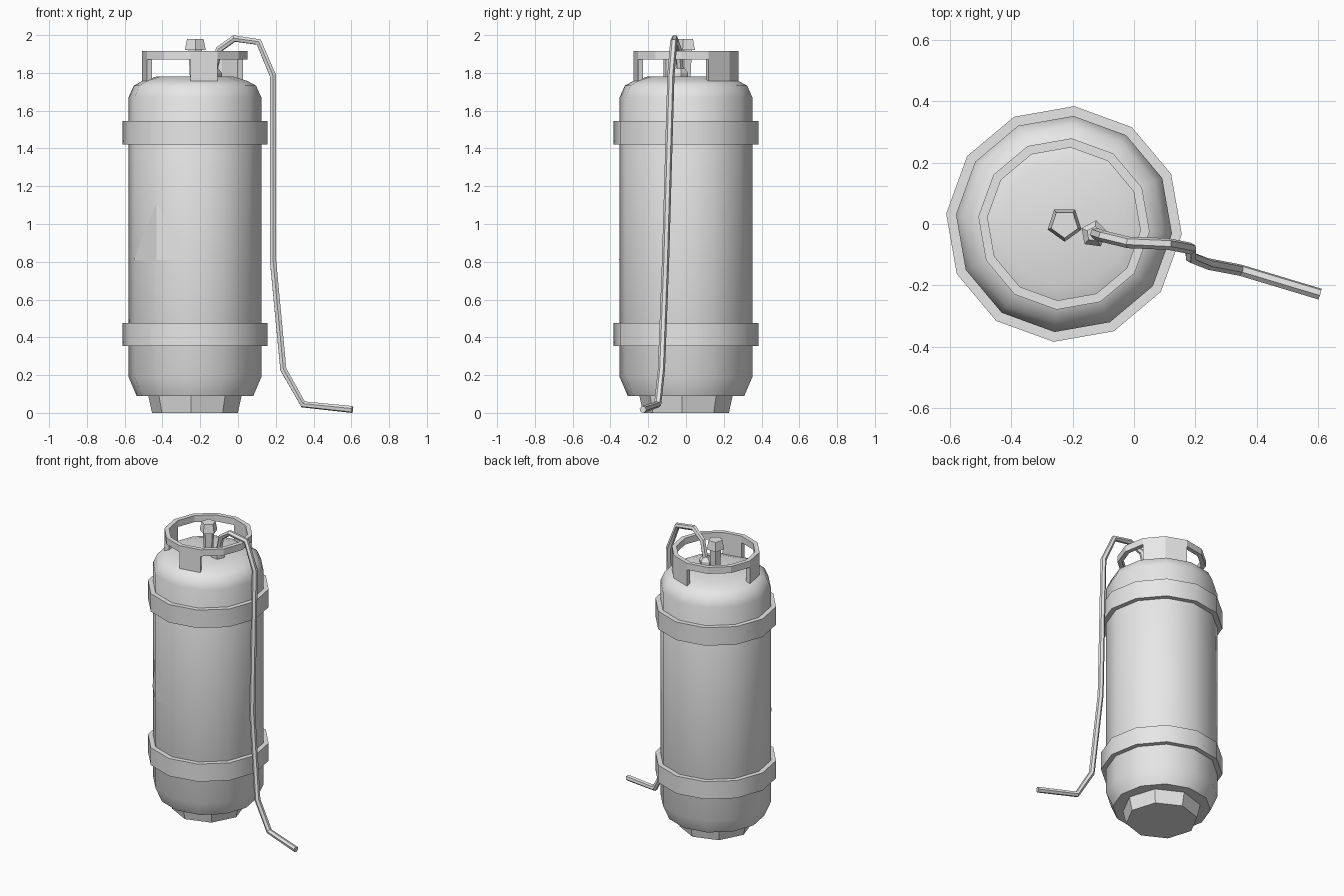
import bpy, bmesh, math
from mathutils import Vector

if "Cube" in bpy.data.objects:
    bpy.data.objects.remove(bpy.data.objects["Cube"], do_unlink=True)

grey = bpy.data.materials.new("plain_grey")
grey.use_nodes = True
grey.diffuse_color = (0.8, 0.8, 0.8, 1)
grey.node_tree.nodes["Principled BSDF"].inputs["Base Color"].default_value = (0.8, 0.8, 0.8, 1)

AXIS = (-0.228, 0.0)
TURN = -5  # angle of the first corner, in degrees
SIDES = 12


def corner(r, z, deg, centre=AXIS):
    a = math.radians(deg)
    return Vector((centre[0] + r * math.cos(a), centre[1] + r * math.sin(a), z))


def finish(name, bm, smooth=None):
    bmesh.ops.recalc_face_normals(bm, faces=bm.faces)
    mesh = bpy.data.meshes.new(name)
    bm.to_mesh(mesh)
    bm.free()
    mesh.materials.append(grey)
    obj = bpy.data.objects.new(name, mesh)
    bpy.context.collection.objects.link(obj)
    if smooth:
        bpy.ops.object.select_all(action='DESELECT')
        obj.select_set(True)
        bpy.context.view_layer.objects.active = obj
        bpy.ops.object.shade_smooth_by_angle(angle=math.radians(smooth))
    return obj


def lathe(name, profile, sides=SIDES, turn=TURN, centre=AXIS, closed=False, smooth=None):
    """Turn a list of (radius, height) points round a vertical axis."""
    bm = bmesh.new()
    rings = [[bm.verts.new(corner(r, z, turn + 360 * i / sides, centre)) for i in range(sides)]
             for r, z in profile]
    pairs = list(zip(rings, rings[1:]))
    if closed:
        pairs.append((rings[-1], rings[0]))
    else:
        bm.faces.new(rings[0])
        bm.faces.new(rings[-1])
    for low, high in pairs:
        for i in range(sides):
            j = (i + 1) % sides
            bm.faces.new((low[i], low[j], high[j], high[i]))
    return finish(name, bm, smooth)


# Tank and its foot
lathe("tank_body", [(0.31, 0.09), (0.353, 0.19), (0.353, 1.67), (0.325, 1.732),
                    (0.28, 1.757), (0.205, 1.78)], smooth=40)
lathe("foot_ring", [(0.228, 0), (0.25, 0.1)], sides=8, smooth=None)

# Two straps round the tank
for name, low, high in (("lower_band", 0.355, 0.477), ("upper_band", 1.42, 1.545)):
    lathe(name, [(0.345, low), (0.385, low), (0.385, high), (0.345, high)], closed=True, smooth=35)

# Guard collar: a rim on three legs, each leg following the rim's flat sides
OUTER, INNER = 0.28, 0.25
lathe("collar_rim", [(INNER, 1.87), (OUTER, 1.87), (OUTER, 1.915), (INNER, 1.915)], closed=True)
for name, start, count in (("collar_back_plate", 25, 2), ("collar_side_leg", 175, 1),
                           ("collar_front_leg", 265, 1)):
    bm = bmesh.new()
    loops = []
    for k in range(count + 1):
        deg = start + 30 * k
        loops.append([bm.verts.new(corner(r, z, deg)) for r, z in
                      ((INNER, 1.755), (OUTER, 1.755), (OUTER, 1.872), (INNER, 1.872))])
    bm.faces.new(loops[0])
    bm.faces.new(loops[-1])
    for a, b in zip(loops, loops[1:]):
        for i in range(4):
            j = (i + 1) % 4
            bm.faces.new((a[i], a[j], b[j], b[i]))
    finish(name, bm)

# Valve with knob, and the hose socket beside it
lathe("valve_knob", [(0.03, 1.77), (0.038, 1.92), (0.058, 1.92), (0.046, 1.98)],
      sides=5, turn=54, centre=(-0.226, 0))
lathe("hose_socket", [(0.045, 1.76), (0.045, 1.8), (0.025, 1.825)],
      sides=5, turn=10, centre=(-0.13, -0.033))

# Hose
path = [(-0.13, -0.03, 1.8), (-0.1, -0.04, 1.925), (-0.02, -0.06, 1.982), (0.11, -0.065, 1.963),
        (0.185, -0.08, 1.785), (0.185, -0.108, 0.81), (0.24, -0.13, 0.23),
        (0.345, -0.15, 0.045), (0.605, -0.228, 0.018)]
curve = bpy.data.curves.new("hose", 'CURVE')
curve.dimensions = '3D'
curve.bevel_depth = 0.019
curve.bevel_resolution = 1
curve.use_fill_caps = True
spline = curve.splines.new('POLY')
spline.points.add(len(path) - 1)
for point, co in zip(spline.points, path):
    point.co = (*co, 1)
curve.materials.append(grey)
hose = bpy.data.objects.new("hose", curve)
bpy.context.collection.objects.link(hose)
bpy.ops.object.select_all(action='DESELECT')
hose.select_set(True)
bpy.context.view_layer.objects.active = hose
bpy.ops.object.convert(target='MESH')
bpy.ops.object.shade_smooth_by_angle(angle=math.radians(35))

# Triangular warning plate, folded over one corner of the tank
bm = bmesh.new()
R = 0.356
left, right = (bm.verts.new(corner(R, 0.81, d)) for d in (205, 265))
foot, tip = (bm.verts.new(corner(R, z, 235)) for z in (0.81, 1.11))
bm.faces.new((left, foot, tip))
bm.faces.new((foot, right, tip))
finish("warning_triangle", bm)
